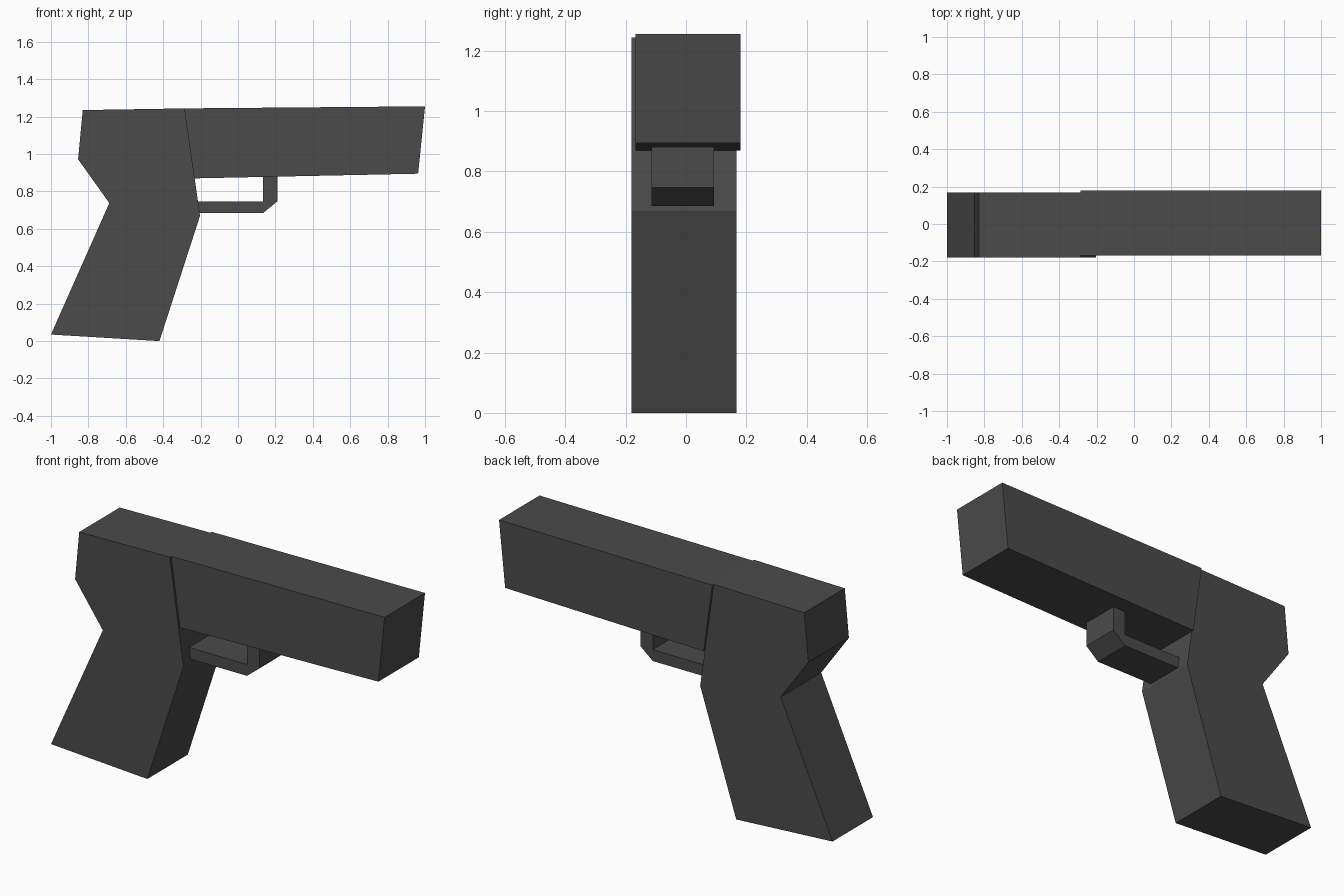
import bpy
import bmesh

if "Cube" in bpy.data.objects:
    bpy.data.objects.remove(bpy.data.objects["Cube"])

# Single dark grey material
grey = bpy.data.materials.new("dark_grey")
grey.diffuse_color = (0.07, 0.07, 0.07, 1)
grey.use_nodes = True
grey.node_tree.nodes["Principled BSDF"].inputs["Base Color"].default_value = grey.diffuse_color


def extrude_profile(name, profile, y0, y1):
    """Extrude an (x, z) outline from y0 to y1."""
    bm = bmesh.new()
    face = bm.faces.new([bm.verts.new((x, y0, z)) for x, z in profile])
    out = bmesh.ops.extrude_face_region(bm, geom=[face])
    moved = [g for g in out["geom"] if isinstance(g, bmesh.types.BMVert)]
    bmesh.ops.translate(bm, verts=moved, vec=(0, y1 - y0, 0))
    bmesh.ops.recalc_face_normals(bm, faces=bm.faces)
    mesh = bpy.data.meshes.new(name)
    bm.to_mesh(mesh)
    bm.free()
    mesh.materials.append(grey)
    obj = bpy.data.objects.new(name, mesh)
    bpy.context.collection.objects.link(obj)
    return obj


# Angled handle with the rear of the body
extrude_profile("grip", [(-1, 0.035), (-0.42, 0), (-0.203, 0.67), (-0.285, 1.244),
                         (-0.83, 1.235), (-0.855, 0.972), (-0.688, 0.738)],
                -0.18, 0.168)

# Long upper block, set slightly sideways from the grip
extrude_profile("barrel_block", [(-0.285, 1.244), (-0.232, 0.87),
                                 (0.963, 0.895), (1, 1.255)],
                -0.168, 0.18)

# L-shaped guard with a chamfered corner
extrude_profile("trigger_guard", [(-0.207, 0.685), (0.135, 0.685), (0.21, 0.747), (0.21, 0.88),
                                  (0.135, 0.878), (0.135, 0.747), (-0.215, 0.747)],
                -0.115, 0.093)
